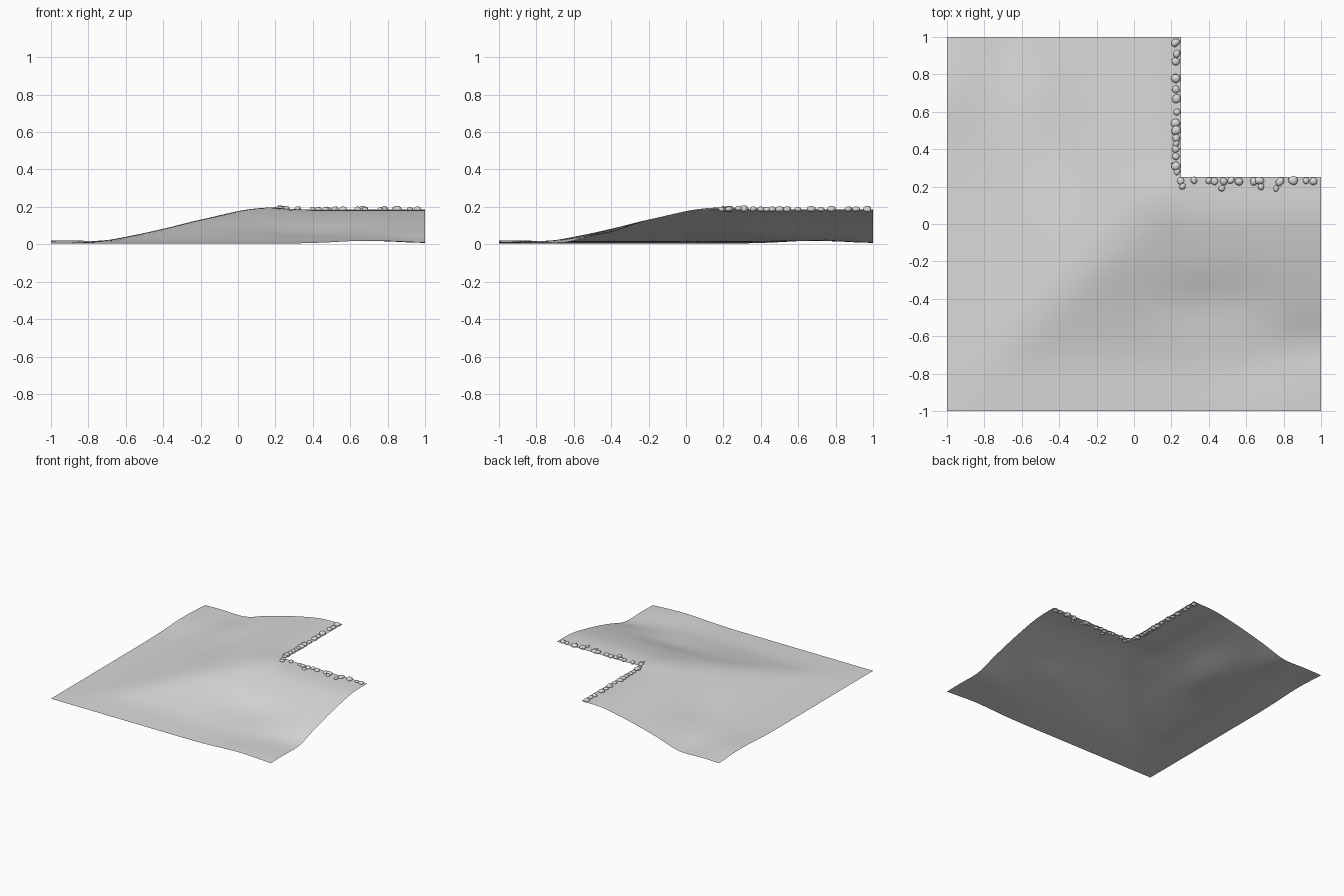
import bpy
import bmesh
import math
import random
from mathutils import Vector, Matrix

random.seed(4)

default_cube = bpy.data.objects.get("Cube")
if default_cube:
    bpy.data.objects.remove(default_cube, do_unlink=True)

# One plain stone grey for everything
grey = bpy.data.materials.new("light_grey")
grey.use_nodes = True
grey.diffuse_color = (0.7, 0.7, 0.7, 1)
grey.node_tree.nodes["Principled BSDF"].inputs["Base Color"].default_value = grey.diffuse_color

EDGE = 0.25  # both notch edges lie here
SLOPE = [(-1, 0.004), (-0.75, 0.016), (-0.6, 0.04), (-0.4, 0.083),
         (-0.2, 0.132), (0.05, 0.18), (EDGE, 0.186)]


def slope_height(u):
    """Smooth hill section running from the foot to the notch edge."""
    u = max(-1, min(EDGE, u))
    for i in range(len(SLOPE) - 1):
        (a, za), (b, zb) = SLOPE[i], SLOPE[i + 1]
        if u <= b:
            before = SLOPE[max(i - 1, 0)]
            after = SLOPE[min(i + 2, len(SLOPE) - 1)]
            ma = (zb - before[1]) / (b - before[0]) * (b - a)
            mb = (after[1] - za) / (after[0] - a) * (b - a)
            t = (u - a) / (b - a)
            s = t * t * (3 - 2 * t)
            return (za + (zb - za) * s + ma * t * (1 - t) ** 2
                    - mb * t * t * (1 - t))
    return SLOPE[-1][1]


def bump(u, v, cu, cv, ru, rv):
    return math.exp(-((u - cu) / ru) ** 2 - ((v - cv) / rv) ** 2)


def ground_height(x, y):
    """Hill mirrored across the diagonal, with a few soft swells."""
    u, v = min(x, y), max(x, y)
    blend = max(0.16 - (v - u), 0) / 0.16
    z = slope_height(u - blend * blend * 0.04)
    z += 0.016 * bump(u, v, -1, 0.72, 0.22, 0.25)
    z += 0.012 * bump(u, v, 0.2, 0.15, 0.2, 0.13)
    z -= 0.022 * bump(u, v, -0.62, 1, 0.13, 0.25)
    z -= 0.018 * bump(u, v, -0.42, 0.4, 0.16, 0.3)
    return max(z, 0)


def finish(bm, name, smooth=True):
    mesh = bpy.data.meshes.new(name)
    bm.to_mesh(mesh)
    bm.free()
    mesh.materials.append(grey)
    for face in mesh.polygons:
        face.use_smooth = smooth
    obj = bpy.data.objects.new(name, mesh)
    bpy.context.collection.objects.link(obj)
    return obj


# Ground sheet with one square corner left out
bm = bmesh.new()
bmesh.ops.create_grid(bm, x_segments=40, y_segments=40, size=1)
notch = [f for f in bm.faces if min(f.calc_center_median()[:2]) > EDGE]
bmesh.ops.delete(bm, geom=notch, context="FACES")
for vert in bm.verts:
    vert.co.z = ground_height(vert.co.x, vert.co.y)
finish(bm, "ground")


def add_rock(bm, x, y, radius):
    """Flattened, slightly lumpy pebble resting on the ground."""
    made = bmesh.ops.create_icosphere(bm, subdivisions=2, radius=1)["verts"]
    lumps = [Vector((random.gauss(0, 1), random.gauss(0, 1), random.gauss(0, 1))).normalized()
             for _ in range(4)]
    turn = Matrix.Rotation(random.uniform(0, math.tau), 3, "Z")
    size = Vector((radius, radius * random.uniform(0.75, 1), radius * 0.65))
    centre = Vector((x, y, ground_height(x, y) + radius * 0.1))
    for vert in made:
        # Flatten a few random sides of the ball
        for lump in lumps:
            over = vert.co.dot(lump) - 0.75
            if over > 0:
                vert.co -= lump * over * 0.8
        vert.co = turn @ (vert.co * size) + centre


# Rock rows: position along each notch edge
SIDE_ROW = [0.97, 0.91, 0.87, 0.78, 0.72, 0.67, 0.6, 0.54, 0.5,
            0.46, 0.43, 0.4, 0.36, 0.31, 0.28]
FRONT_ROW = [0.25, 0.32, 0.4, 0.43, 0.48, 0.52, 0.56, 0.64, 0.67,
             0.78, 0.85, 0.92, 0.96]
LARGE = {0.97, 0.67, 0.54, 0.5, 0.31, 0.78, 0.85}
STRAY = [(0.26, 0.2), (0.47, 0.19), (0.68, 0.2), (0.76, 0.19)]


def rock_radius(along):
    return 0.027 if along in LARGE else random.uniform(0.019, 0.023)


bm = bmesh.new()
for along in SIDE_ROW:
    add_rock(bm, 0.226 + random.uniform(-0.004, 0.004), along, rock_radius(along))
finish(bm, "side_edge_rocks")

bm = bmesh.new()
for along in FRONT_ROW:
    add_rock(bm, along, 0.23 + random.uniform(-0.004, 0.004), rock_radius(along))
for x, y in STRAY:
    add_rock(bm, x, y, 0.019)
finish(bm, "front_edge_rocks")

# Small pointed chip lying beside the corner
bm = bmesh.new()
chip = Matrix.Translation((0.21, 0.325, ground_height(0.21, 0.325) + 0.008))
bmesh.ops.create_cone(bm, cap_ends=True, segments=5, radius1=0.009, radius2=0, depth=0.03,
                      matrix=chip @ Matrix.Rotation(-math.pi / 2.4, 4, "Y"))
finish(bm, "corner_chip", smooth=False)
